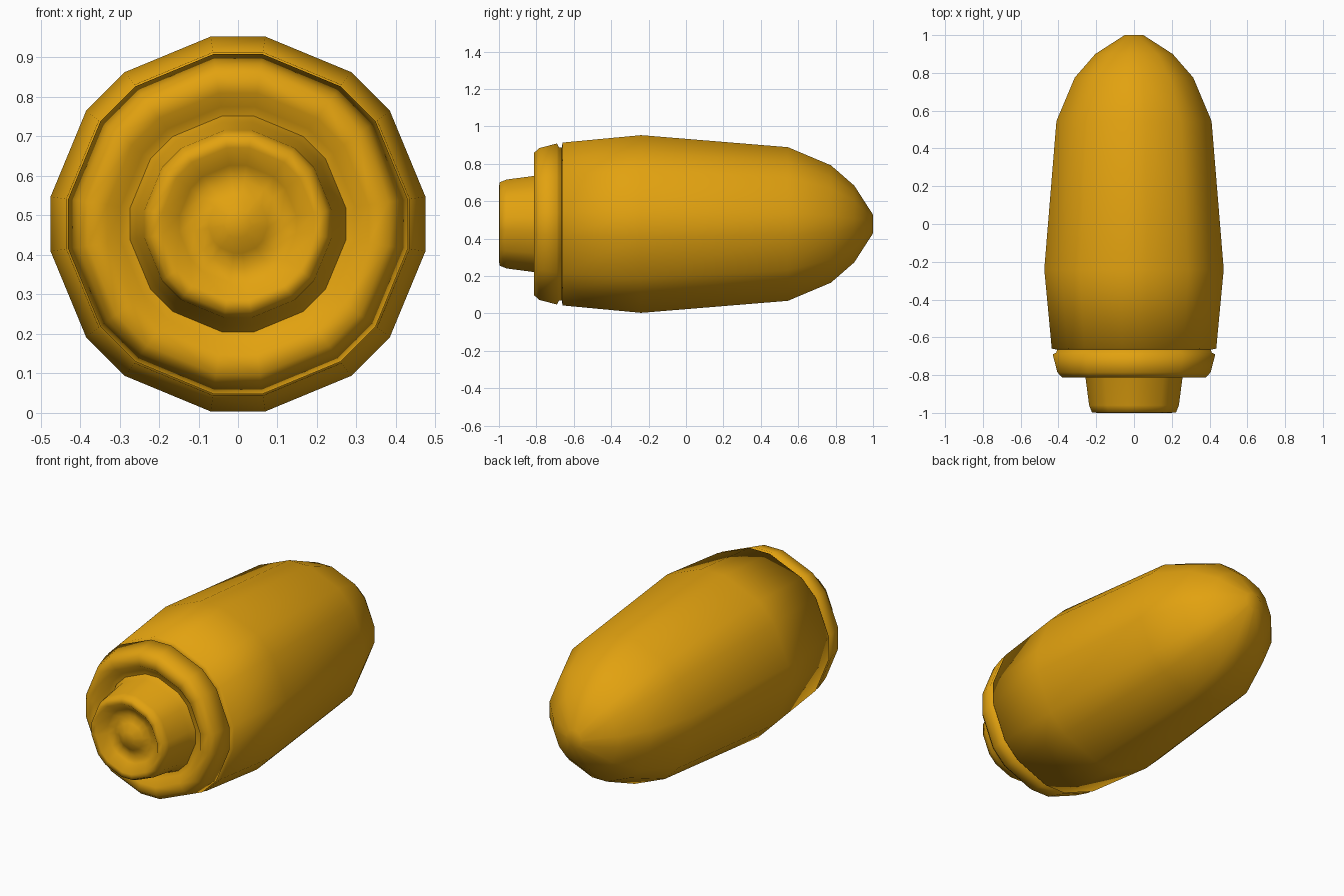
import bpy, bmesh, math

if "Cube" in bpy.data.objects:
    bpy.data.objects.remove(bpy.data.objects["Cube"], do_unlink=True)

AXIS_HEIGHT = 0.478
# Octagon with softened corners: two vertices per 45 degree step
ANGLES = [math.radians(45 * i + d) for i in range(8) for d in (-8.3, 8.3)]

amber = bpy.data.materials.new("amber")
amber.use_nodes = True
colour = (0.76, 0.36, 0.005, 1)
amber.diffuse_color = colour
amber.node_tree.nodes["Principled BSDF"].inputs["Base Color"].default_value = colour


def lathe(name, profile):
    """Sweep (radius, y) points around the lengthwise axis and close both ends."""
    bm = bmesh.new()
    rings = [[bm.verts.new((r * math.sin(a), y, AXIS_HEIGHT + r * math.cos(a)))
              for a in ANGLES] for r, y in profile]
    n = len(ANGLES)
    for a, b in zip(rings, rings[1:]):
        for i in range(n):
            j = (i + 1) % n
            bm.faces.new((a[i], a[j], b[j], b[i]))
    bm.faces.new(rings[0])
    bm.faces.new(rings[-1])
    bmesh.ops.recalc_face_normals(bm, faces=bm.faces)
    mesh = bpy.data.meshes.new(name)
    bm.to_mesh(mesh)
    bm.free()
    mesh.materials.append(amber)
    obj = bpy.data.objects.new(name, mesh)
    bpy.context.collection.objects.link(obj)
    bpy.ops.object.select_all(action="DESELECT")
    obj.select_set(True)
    bpy.context.view_layer.objects.active = obj
    bpy.ops.object.shade_smooth_by_angle(angle=math.radians(100))
    return obj


# Rounded main shell, from its blunt tip to the lip at the groove
lathe("body_shell", [
    (0.05, 1.0), (0.207, 0.9), (0.317, 0.775), (0.415, 0.545),
    (0.48, -0.24), (0.44, -0.66), (0.41, -0.665)])

# Collar with a rounded rim and a recess around the nozzle
lathe("front_collar", [
    (0.41, -0.655), (0.415, -0.68), (0.435, -0.69), (0.41, -0.785),
    (0.385, -0.812), (0.335, -0.812), (0.30, -0.775), (0.25, -0.77)])

# Nozzle with a cupped end and a small central dome
lathe("nozzle", [
    (0.28, -0.765), (0.26, -0.81), (0.24, -0.96), (0.225, -0.997),
    (0.195, -1.0), (0.15, -0.955), (0.11, -0.945), (0.075, -0.96),
    (0.035, -0.985)])
